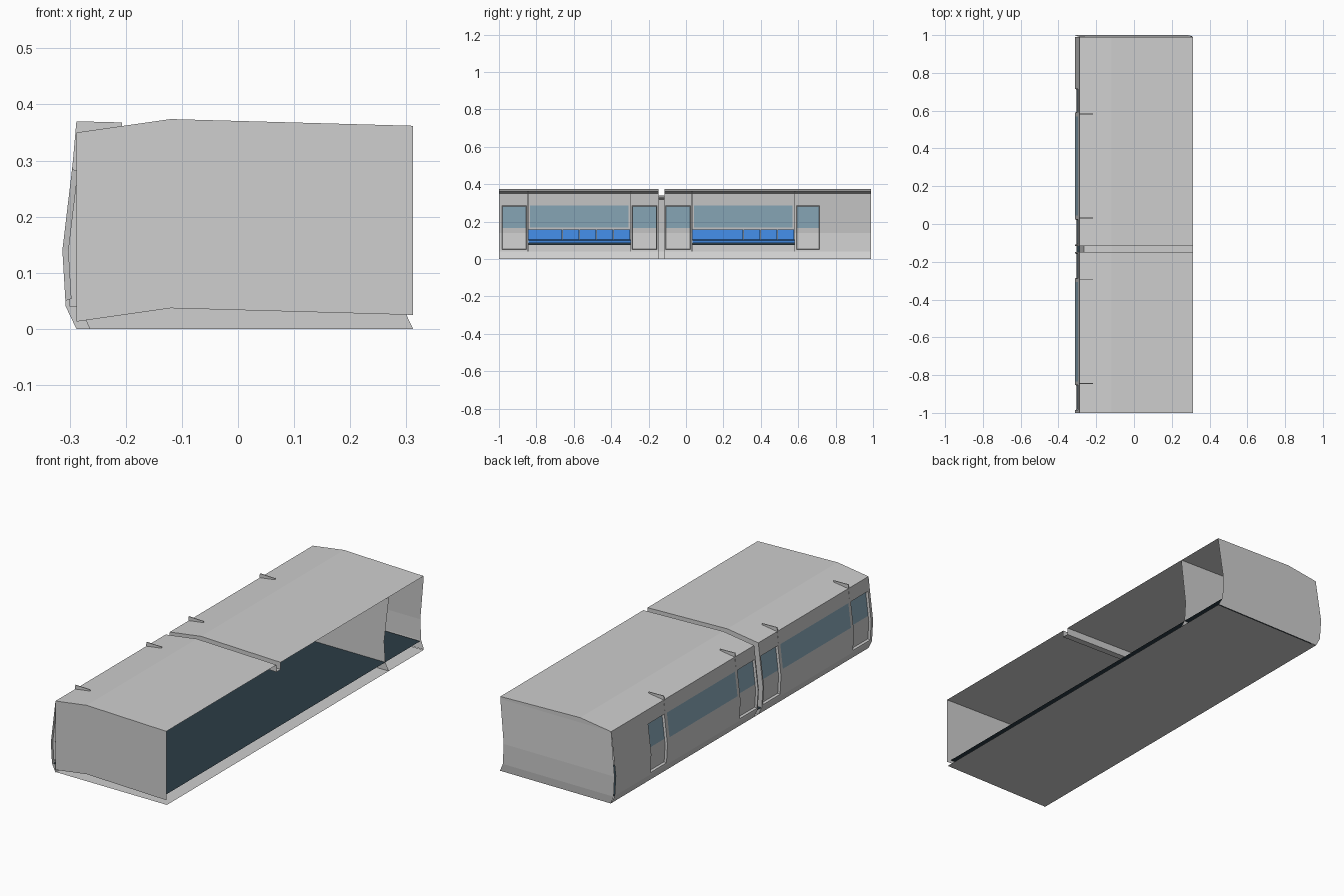
import bpy, bmesh

if "Cube" in bpy.data.objects:
    bpy.data.objects.remove(bpy.data.objects["Cube"])

# ---- colours
def mat(name, r, g, b):
    m = bpy.data.materials.new(name)
    m.diffuse_color = (r, g, b, 1)
    m.use_nodes = True
    m.node_tree.nodes["Principled BSDF"].inputs["Base Color"].default_value = m.diffuse_color
    return m

GREY = mat("light_grey", 0.62, 0.62, 0.62)
GLASS = mat("window_blue", 0.27, 0.42, 0.52)
BLUE = mat("seat_blue", 0.05, 0.24, 0.72)
DARK = mat("floor_slate", 0.025, 0.045, 0.06)

# ---- shared cross-section (x, z)
WALL = [(-0.288, 0), (-0.307, 0.04), (-0.313, 0.14), (-0.288, 0.35)]
ROOF = [(-0.288, 0.35), (-0.12, 0.374), (0.312, 0.362)]
WIDTH = 0.6
GAP = (-0.148, -0.116)          # joint between the two sections
FRONT, BACK = -1.0, 0.99

def wall_x(z):
    for (x0, z0), (x1, z1) in zip(WALL, WALL[1:]):
        if z <= z1:
            return x0 + (x1 - x0) * (z - z0) / (z1 - z0)
    return WALL[-1][0]

def finish(name, bm, *mats):
    me = bpy.data.meshes.new(name)
    bm.to_mesh(me)
    bm.free()
    for m in mats:
        me.materials.append(m)
    ob = bpy.data.objects.new(name, me)
    bpy.context.collection.objects.link(ob)
    return ob

def add_face(bm, pts):
    return bm.faces.new([bm.verts.new(p) for p in pts])

def strip(bm, a, b):
    """Quads between two equal-length point rows."""
    for i in range(len(a) - 1):
        add_face(bm, [a[i], a[i + 1], b[i + 1], b[i]])

def row(profile, y):
    return [(x, y, z) for x, z in profile]

def prism(name, profile, y0, y1, m):
    """Closed xz outline extruded along y."""
    bm = bmesh.new()
    loop = profile + profile[:1]
    strip(bm, row(loop, y0), row(loop, y1))
    add_face(bm, row(profile, y0))
    add_face(bm, row(profile, y1))
    bmesh.ops.remove_doubles(bm, verts=bm.verts, dist=1e-5)
    bmesh.ops.recalc_face_normals(bm, faces=bm.faces)
    return finish(name, bm, m)

# ---- side wall: grid of cells, glazed and recessed by rule
DOORS = [(-0.985, -0.852), (-0.288, -0.156), (-0.11, 0.025), (0.59, 0.715)]
BENCHES = [(-0.845, -0.295), (0.032, 0.582)]
LEVELS = [0, 0.04, 0.05, 0.14, 0.168, 0.285, 0.35]

def inside(y, spans):
    return any(a < y < b for a, b in spans)

def side_wall(name, y0, y1):
    bm = bmesh.new()
    panes = [(a + 0.012, b - 0.012) for a, b in BENCHES]
    ys = sorted({y0, y1} | {v for s in DOORS + panes for v in s if y0 < v < y1})
    grid = [[bm.verts.new((wall_x(z), y, z)) for z in LEVELS] for y in ys]
    doors = []
    for i in range(len(ys) - 1):
        for j in range(len(LEVELS) - 1):
            f = bm.faces.new([grid[i][j], grid[i][j + 1], grid[i + 1][j + 1], grid[i + 1][j]])
            y = (ys[i] + ys[i + 1]) / 2
            z = (LEVELS[j] + LEVELS[j + 1]) / 2
            if inside(y, DOORS + panes) and 0.168 < z < 0.285:
                f.material_index = 1
            if inside(y, DOORS) and 0.05 < z < 0.285:
                doors.append(f)
    bm.normal_update()
    if doors[0].normal.x > 0:
        bmesh.ops.reverse_faces(bm, faces=bm.faces)
        bm.normal_update()
    # recessed doors
    rim = bmesh.ops.inset_region(bm, faces=doors, thickness=0.003, depth=-0.011,
                                 use_even_offset=True)
    for f in rim["faces"]:
        f.material_index = 0
    return finish(name, bm, GREY, GLASS)

side_wall("front_side_wall", FRONT, GAP[0])
side_wall("rear_side_wall", GAP[1], BACK)

# ---- roof sections
for name, y0, y1 in (("front_roof", FRONT, GAP[0]), ("rear_roof", GAP[1], BACK)):
    bm = bmesh.new()
    strip(bm, row(ROOF, y0), row(ROOF, y1))
    finish(name, bm, GREY)

# ---- recessed channel in the joint, running up the wall and over the roof
outer = WALL + ROOF[1:]
inner = [(x + 0.025, z) for x, z in WALL[:-1]] + [(x, z - 0.035) for x, z in ROOF]
inner[3] = (-0.265, 0.318)
bm = bmesh.new()
strip(bm, row(outer, GAP[0]), row(inner, GAP[0]))
strip(bm, row(inner, GAP[0]), row(inner, GAP[1]))
strip(bm, row(inner, GAP[1]), row(outer, GAP[1]))
finish("joint_channel", bm, GREY)

# ---- floor: grey underside and dark walking surface
for name, x0, x1, z, m in (("underfloor", -0.288, 0.312, 0, GREY),
                           ("floor", -0.305, 0.293, 0.038, DARK)):
    bm = bmesh.new()
    add_face(bm, [(x0, FRONT + 0.005, z), (x1, FRONT + 0.005, z), (x1, BACK, z), (x0, BACK, z)])
    finish(name, bm, m)

# ---- front end panel: roof line repeated along its lower edge
bm = bmesh.new()
lower = [(x, z - 0.337) for x, z in ROOF]
strip(bm, row(lower, FRONT), row(ROOF, FRONT))
finish("front_end_panel", bm, GREY)

# ---- cab partition and rear end: wall curve swept across the width
def cross_wall(name, ys):
    bm = bmesh.new()
    left = [(x, y, z) for (x, z), y in zip(WALL, ys)]
    right = [(x + WIDTH, y, z) for x, y, z in left]
    strip(bm, left, right)
    add_face(bm, [left[-1], right[-1], (0.312, ys[-1], 0.362), (-0.12, ys[-1], 0.374)])
    finish(name, bm, GREY)

cross_wall("cab_partition", [0.72, 0.72, 0.72, 0.72])
cross_wall("rear_end", [0.993, 0.998, 1.0, 0.99])

# ---- benches with end screens that poke through the roof
SCREEN = [(-0.3, 0.04), (-0.215, 0.04), (-0.207, 0.368), (-0.288, 0.37), (-0.303, 0.2)]
SEAT = [(-0.3, 0.085), (-0.215, 0.085), (-0.215, 0.1), (-0.285, 0.105), (-0.3, 0.105)]
BACKREST = [(-0.303, 0.105), (-0.28, 0.105), (-0.292, 0.157), (-0.303, 0.157)]
BASE = [(-0.3, 0.075), (-0.225, 0.075), (-0.225, 0.085), (-0.3, 0.085)]
for a, b in BENCHES:
    for y in (a, b):
        prism("seat_end_screen", SCREEN, y - 0.002, y + 0.002, GREY)
    prism("seat_cushion", SEAT, a + 0.003, b - 0.003, BLUE)
    prism("seat_base", BASE, a + 0.003, b - 0.003, DARK)
    step = (b - a - 0.006) / 6
    for i in range(6):
        y = a + 0.003 + i * step
        prism("seat_backrest", BACKREST, y + 0.001, y + step - 0.001, BLUE)
